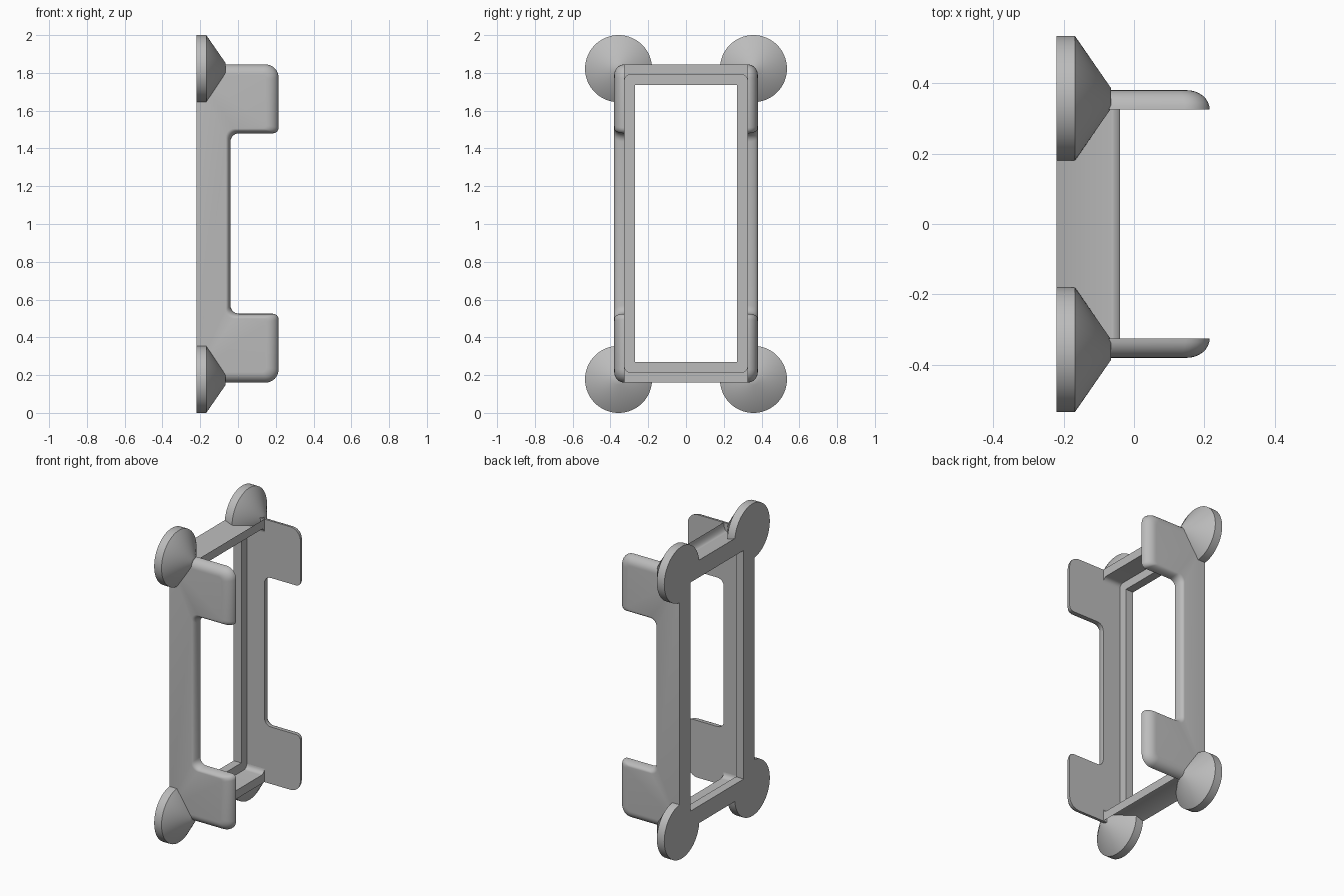
import bpy, bmesh, math
from mathutils import Vector

if "Cube" in bpy.data.objects:
    bpy.data.objects.remove(bpy.data.objects["Cube"])

grey = bpy.data.materials.new("light grey")
grey.diffuse_color = (0.5, 0.5, 0.5, 1)
grey.use_nodes = True
grey.node_tree.nodes["Principled BSDF"].inputs["Base Color"].default_value = grey.diffuse_color

Y_IN, WALL = 0.325, 0.055          # inner wall face and wall thickness
X_BACK, X_RIM, X_TAB = -0.22, -0.04, 0.215
Z_LO, Z_HI = 0.16, 1.845
ZC = (Z_LO + Z_HI) / 2


def finish(name, bm):
    bmesh.ops.recalc_face_normals(bm, faces=bm.faces)
    me = bpy.data.meshes.new(name)
    bm.to_mesh(me)
    bm.free()
    ob = bpy.data.objects.new(name, me)
    bpy.context.collection.objects.link(ob)
    me.materials.append(grey)
    bpy.ops.object.select_all(action='DESELECT')
    ob.select_set(True)
    bpy.context.view_layer.objects.active = ob
    bpy.ops.object.shade_smooth_by_angle(angle=math.radians(35))
    return ob


def rounded(corners, steps=6):
    """Right-angled outline from (a, b, radius) corners."""
    out = []
    n = len(corners)
    for i, (a, b, r) in enumerate(corners):
        p = Vector((a, b))
        if r == 0:
            out.append(p)
            continue
        d1 = (Vector(corners[i - 1][:2]) - p).normalized()
        d2 = (Vector(corners[(i + 1) % n][:2]) - p).normalized()
        c = p + r * (d1 + d2)
        for k in range(steps + 1):
            t = math.pi / 2 * k / steps
            out.append(c - r * (d2 * math.cos(t) + d1 * math.sin(t)))
    return out


def loft(name, loops):
    """Closed solid through matching loops of 3D points."""
    bm = bmesh.new()
    rings = [[bm.verts.new(p) for p in loop] for loop in loops]
    for a, b in zip(rings, rings[1:]):
        for i in range(len(a)):
            j = (i + 1) % len(a)
            bm.faces.new((a[i], a[j], b[j], b[i]))
    bm.faces.new(rings[0])
    bm.faces.new(rings[-1])
    return finish(name, bm)


def plate_outline(k):
    """Side plate with two tabs; k = 0 full size, 1 fully inset."""
    ex, ez, s = 0.065 * k, WALL * k, 0.025 * k
    half = [(X_BACK, Z_LO + ez, 0),
            (X_TAB - ex, Z_LO + ez, 0.07 - 0.045 * k),
            (X_TAB - ex, 0.525 - s, 0.03 - 0.01 * k),
            (X_RIM - s, 0.525 - s, 0.045)]
    return rounded(half + [(x, 2 * ZC - z, r) for x, z, r in reversed(half)])


ROUND = [math.pi / 2 * i / 8 for i in range(9)]

# side plates with rounded outer edges
for side, label in ((-1, "front"), (1, "back")):
    loft(label + "_side_plate",
         [[(x, side * (Y_IN + WALL * math.sin(t)), z)
           for x, z in plate_outline(1 - math.cos(t))] for t in ROUND])

# top and bottom bars, filleted into the plates
for flip, label in ((1, "top"), (-1, "bottom")):
    h = (Z_HI - Z_LO) / 2

    def bar_loop(x, top):
        inner = h - WALL
        pts = [(-Y_IN, top), (Y_IN, top), (Y_IN, inner - 0.03)]
        for i in range(7):
            t = math.pi / 2 * i / 6
            pts.append((Y_IN - 0.03 + 0.03 * math.cos(t), inner - 0.03 + 0.03 * math.sin(t)))
        pts += [(-y, z) for y, z in reversed(pts[3:])] + [(-Y_IN, inner - 0.03)]
        # drop the doubled fillet starts
        pts = [p for i, p in enumerate(pts) if i == 0 or math.dist(p, pts[i - 1]) > 1e-5]
        return [(x, y, ZC + flip * z) for y, z in pts]

    loops = [bar_loop(X_BACK, h)]
    for t in ROUND:
        loops.append(bar_loop(X_RIM - 0.025 * (1 - math.cos(t)), h - WALL * 0.98 * math.sin(t)))
    loops[1:] = reversed(loops[1:])
    # order from the back face forward, outer edge curling inward
    loft(label + "_bar", loops[:1] + sorted(loops[1:], key=lambda l: l[0][0]))


def box(name, lo, hi):
    bm = bmesh.new()
    bmesh.ops.create_cube(bm, size=1)
    for v in bm.verts:
        v.co = [(a + b) / 2 + c * (b - a) for a, b, c in zip(lo, hi, v.co)]
    return finish(name, bm)


# inner lip around the opening
for s, label in ((-1, "front"), (1, "back")):
    y0, y1 = sorted((s * 0.27, s * Y_IN))
    box(label + "_lip", (X_BACK, y0, 0.215), (-0.165, y1, 1.79))
for z0, z1, label in ((0.215, 0.27, "bottom"), (1.735, 1.79, "top")):
    box(label + "_lip", (X_BACK, -0.27, z0), (-0.165, 0.27, z1))

# helper that keeps the opening clear of the corner cones
cutter = box("opening_cutter", (-0.4, -0.335, 0.205), (0.4, 0.335, 1.80))
cutter.hide_render = True
cutter.hide_set(True)

# corner feet: a disc running into a cone
for y in (-0.357, 0.357):
    for z in (0.1775, 1.8225):
        loops = []
        for x, r in ((X_BACK, 0.1775), (-0.168, 0.1775), (-0.066, 0.03)):
            loops.append([(x, y + r * math.cos(a), z + r * math.sin(a))
                          for a in (2 * math.pi * i / 64 for i in range(64))])
        foot = loft("corner_foot", loops)
        cut = foot.modifiers.new("clear_opening", 'BOOLEAN')
        cut.operation = 'DIFFERENCE'
        cut.solver = 'EXACT'
        cut.object = cutter
